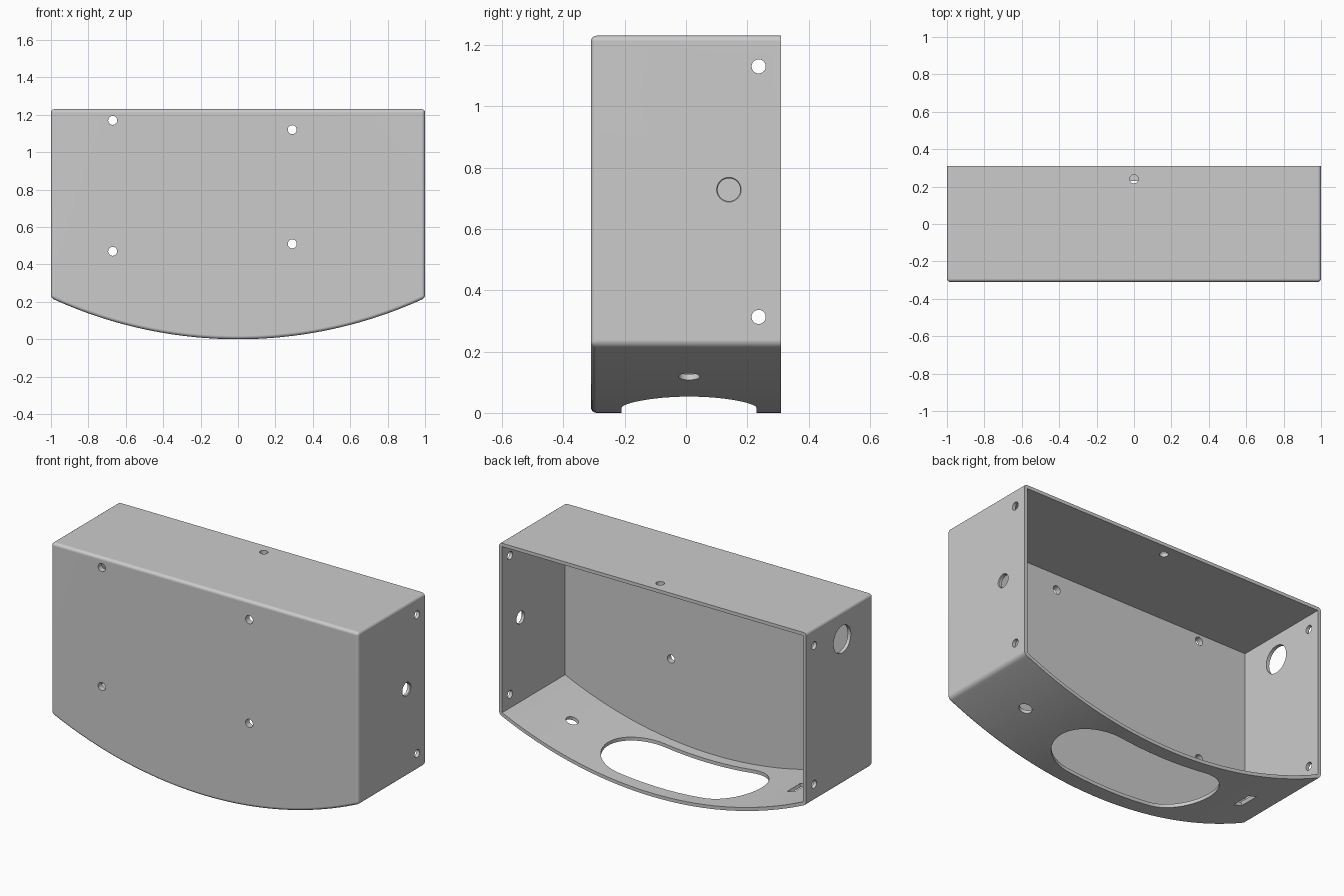
import bpy, bmesh, math
from mathutils import Matrix, Vector

if "Cube" in bpy.data.objects:
    bpy.data.objects.remove(bpy.data.objects["Cube"], do_unlink=True)

HALF_W, HALF_D, TOP, SAG = 1.0, 0.31, 1.23, 0.22
RADIUS = (HALF_W ** 2 + SAG ** 2) / (2 * SAG)      # radius of the bowed floor
WALL, FRONT_WALL = 0.02, 0.035

grey = bpy.data.materials.new("plain grey")
grey.use_nodes = True
colour = (0.6, 0.6, 0.6, 1)
grey.diffuse_color = colour
grey.node_tree.nodes["Principled BSDF"].inputs["Base Color"].default_value = colour


def profile(inset, steps=56):
    """Outline in x, z: flat top and sides, bowed bottom."""
    r, w = RADIUS - inset, HALF_W - inset
    a = math.asin(w / r)
    pts = []
    for i in range(steps + 1):
        t = -a + 2 * a * i / steps
        pts.append((r * math.sin(t), RADIUS - r * math.cos(t)))
    return pts + [(w, TOP - inset), (-w, TOP - inset)]


def prism(outline, y0, y1):
    bm = bmesh.new()
    face = bm.faces.new([bm.verts.new((x, y0, z)) for x, z in outline])
    ext = bmesh.ops.extrude_face_region(bm, geom=[face])
    moved = [g for g in ext["geom"] if isinstance(g, bmesh.types.BMVert)]
    bmesh.ops.translate(bm, verts=moved, vec=(0, y1 - y0, 0))
    bmesh.ops.recalc_face_normals(bm, faces=bm.faces)
    return bm


def to_object(bm, name):
    mesh = bpy.data.meshes.new(name)
    bm.to_mesh(mesh)
    bm.free()
    obj = bpy.data.objects.new(name, mesh)
    bpy.context.collection.objects.link(obj)
    mesh.materials.append(grey)
    return obj


cutters = []


def add_cutter(bm, name):
    obj = to_object(bm, name)
    obj.hide_render = True
    cutters.append(obj)


def hole(name, centre, axis, radius, length=0.2, outer=None, sides=32):
    """Round cutter along an axis, optionally flared to an outer radius."""
    bm = bmesh.new()
    turn = Vector((0, 0, 1)).rotation_difference(Vector(axis)).to_matrix().to_4x4()
    bmesh.ops.create_cone(bm, cap_ends=True, segments=sides, radius1=radius,
                          radius2=outer or radius, depth=length,
                          matrix=Matrix.Translation(centre) @ turn)
    add_cutter(bm, name)


# Outer shell with rounded front and side edges, sharp at the open back
shell = prism(profile(0), -HALF_D, HALF_D)
round_edges = []
for e in shell.edges:
    ys = [v.co.y for v in e.verts]
    if max(ys) < 0 or (min(ys) < 0 and e.calc_face_angle(0) > 0.5):
        round_edges.append(e)
bmesh.ops.bevel(shell, geom=round_edges, offset=0.018, segments=4, profile=0.5,
                affect='EDGES', clamp_overlap=True)
housing = to_object(shell, "housing")

# Open cavity
add_cutter(prism(profile(WALL), -HALF_D + FRONT_WALL, HALF_D + 0.1), "cavity_cutter")

# Front mounting holes
for x, z in ((-0.67, 1.17), (-0.67, 0.47), (0.29, 1.12), (0.29, 0.51)):
    hole("front_hole_cutter", (x, -HALF_D, z), (0, 1, 0), 0.024)

# Side screw holes near the back
for side in (-1, 1):
    for z in (1.13, 0.313):
        hole("side_screw_cutter", (side, 0.237, z), (1, 0, 0), 0.023)

# Single side openings, the left one with a flared rim
hole("left_port_cutter", (1, 0.14, 0.728), (1, 0, 0), 0.037)
hole("left_rim_cutter", (0.999, 0.14, 0.728), (1, 0, 0), 0.035, 0.012, 0.044)
hole("right_port_cutter", (-1, -0.025, 1.067), (1, 0, 0), 0.08, sides=48)

# Top hole, floor button hole
hole("top_hole_cutter", (0, 0.24, TOP), (0, 0, 1), 0.023)
hole("floor_hole_cutter", (0.74, 0.01, 0.12), (-0.31, 0, 0.95), 0.035)

# Large rounded floor slot
slot = bmesh.new()
ring = []
for i in range(50):
    end, step = (1, i) if i < 25 else (-1, i - 25)
    t = math.pi * step / 24 - end * math.pi / 2
    if end < 0:
        t = math.pi / 2 + math.pi * step / 24
    ring.append(slot.verts.new((end * 0.28 + 0.22 * math.cos(t),
                                0.01 + 0.22 * math.sin(t), -0.1)))
base = slot.faces.new(ring)
ext = bmesh.ops.extrude_face_region(slot, geom=[base])
bmesh.ops.translate(slot, vec=(0, 0, 0.3),
                    verts=[g for g in ext["geom"] if isinstance(g, bmesh.types.BMVert)])
bmesh.ops.recalc_face_normals(slot, faces=slot.faces)
add_cutter(slot, "floor_slot_cutter")

# Small rectangular floor socket
socket = bmesh.new()
bmesh.ops.create_cube(socket, size=1, matrix=Matrix.Translation((-0.74, 0.01, 0.12))
                      @ Matrix.Rotation(0.316, 4, 'Y') @ Matrix.Diagonal((0.06, 0.12, 0.15, 1)))
add_cutter(socket, "floor_socket_cutter")

# Cut everything, then drop the cutters
bpy.ops.object.select_all(action='DESELECT')
bpy.context.view_layer.objects.active = housing
housing.select_set(True)
for c in cutters:
    mod = housing.modifiers.new(c.name, 'BOOLEAN')
    mod.operation, mod.solver, mod.object = 'DIFFERENCE', 'EXACT', c
    bpy.ops.object.modifier_apply(modifier=mod.name)
for c in cutters:
    bpy.data.objects.remove(c, do_unlink=True)

# Smooth curves, flat walls
bpy.ops.object.shade_smooth_by_angle(angle=math.radians(30))
flat = housing.modifiers.new("flat_walls", 'WEIGHTED_NORMAL')
flat.keep_sharp = True
